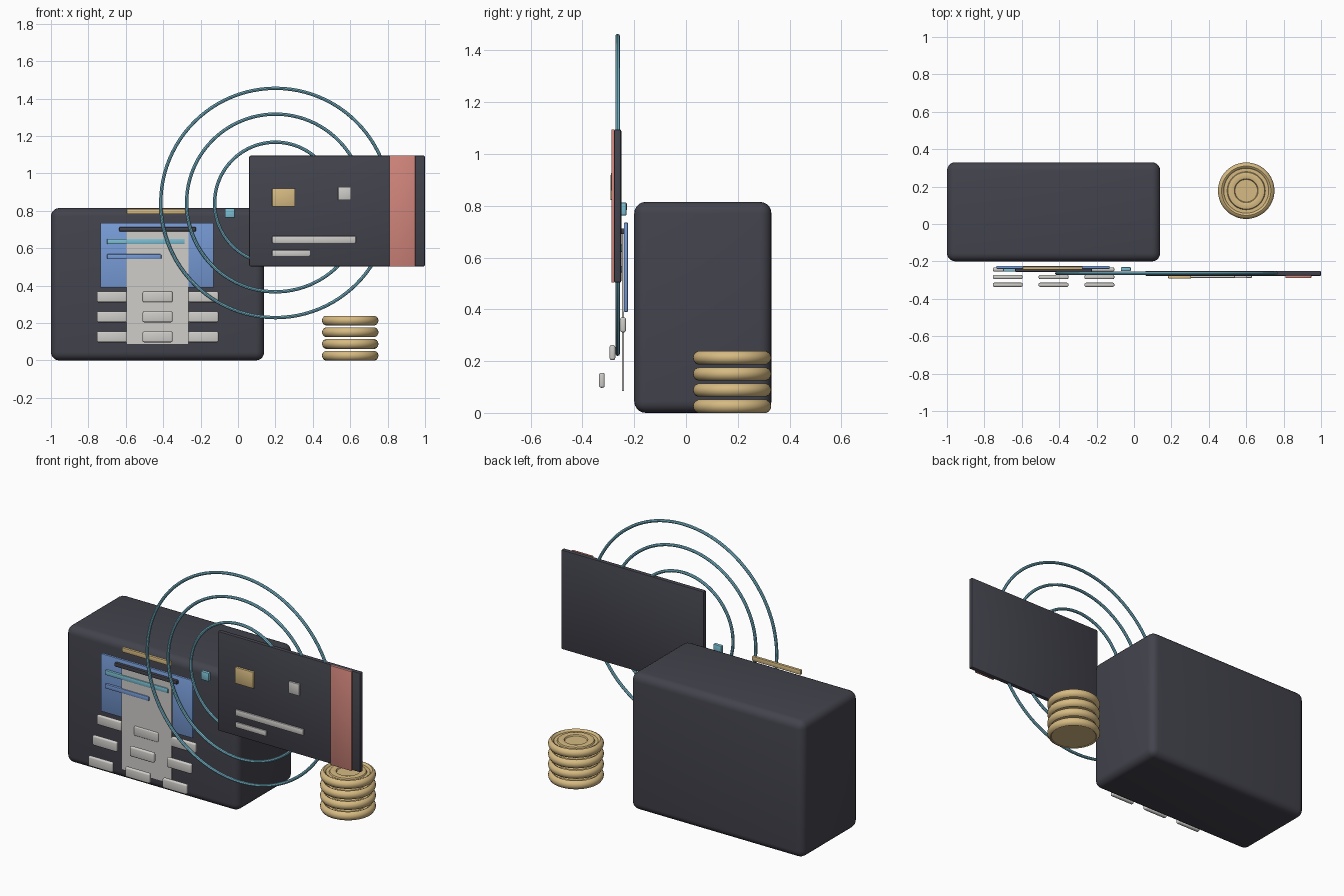
import bpy, bmesh, math
from mathutils import Matrix

if "Cube" in bpy.data.objects:
    bpy.data.objects.remove(bpy.data.objects["Cube"])


def srgb(r, g, b):
    def lin(c):
        c /= 255
        return c / 12.92 if c <= 0.04045 else ((c + 0.055) / 1.055) ** 2.4
    return (lin(r), lin(g), lin(b), 1)


def material(name, *rgb):
    m = bpy.data.materials.new(name)
    m.diffuse_color = srgb(*rgb)
    m.use_nodes = True
    m.node_tree.nodes["Principled BSDF"].inputs["Base Color"].default_value = m.diffuse_color
    return m


DARK = material("charcoal", 67, 67, 77)
BLUE = material("blue", 119, 155, 214)
TEAL = material("teal", 124, 190, 210)
GOLD = material("gold", 214, 186, 130)
PALE = material("pale grey", 207, 205, 201)
RED = material("coral red", 208, 133, 123)


def finish(bm, name, mat, angle=35):
    bmesh.ops.recalc_face_normals(bm, faces=bm.faces)
    me = bpy.data.meshes.new(name)
    bm.to_mesh(me)
    bm.free()
    me.materials.append(mat)
    ob = bpy.data.objects.new(name, me)
    bpy.context.collection.objects.link(ob)
    bpy.ops.object.select_all(action='DESELECT')
    ob.select_set(True)
    bpy.context.view_layer.objects.active = ob
    bpy.ops.object.shade_smooth_by_angle(angle=math.radians(angle))
    return ob


def box(name, mat, x, y, z, bevel=0.0, segments=2):
    """Rounded box given by its (min, max) range on each axis."""
    bm = bmesh.new()
    size = [b - a for a, b in (x, y, z)]
    mid = [(a + b) / 2 for a, b in (x, y, z)]
    bmesh.ops.create_cube(bm, size=1, matrix=Matrix.Translation(mid) @ Matrix.Diagonal((*size, 1)))
    if bevel:
        bmesh.ops.bevel(bm, geom=bm.edges[:], offset=bevel, segments=segments,
                        profile=0.5, affect='EDGES', clamp_overlap=True)
    return finish(bm, name, mat)


def lathe(name, mat, profile, steps, place, closed=False):
    """Spin an (r, z) profile about z, then place it with a matrix."""
    bm = bmesh.new()
    vs = [bm.verts.new((r, 0, z)) for r, z in profile]
    es = [bm.edges.new(p) for p in zip(vs, vs[1:])]
    if closed:
        es.append(bm.edges.new((vs[-1], vs[0])))
    bmesh.ops.spin(bm, geom=vs + es, cent=(0, 0, 0), axis=(0, 0, 1),
                   angle=2 * math.pi, steps=steps, use_merge=True)
    bmesh.ops.remove_doubles(bm, verts=bm.verts, dist=1e-5)
    bmesh.ops.transform(bm, matrix=place, verts=bm.verts)
    return finish(bm, name, mat)


# Terminal body
box("terminal_body", DARK, (-1, 0.14), (-0.2, 0.33), (0, 0.815), 0.045, 5)

# Screen, paper slip and the details in front of them
box("screen", BLUE, (-0.735, -0.13), (-0.24, -0.224), (0.39, 0.735), 0.004)
box("paper_slip", PALE, (-0.595, -0.265), (-0.248, -0.24), (0.085, 0.70))
box("paper_slot", DARK, (-0.635, -0.225), (-0.256, -0.236), (0.69, 0.713), 0.004)
box("screen_line_long", TEAL, (-0.70, -0.285), (-0.254, -0.236), (0.622, 0.65), 0.004)
box("screen_line_short", BLUE, (-0.70, -0.41), (-0.254, -0.236), (0.542, 0.568), 0.004)
box("top_strip", GOLD, (-0.595, -0.275), (-0.245, -0.228), (0.783, 0.81), 0.003)
box("status_light", TEAL, (-0.07, -0.017), (-0.252, -0.23), (0.762, 0.813), 0.005)

# Keypad, each lower row standing further forward
for row in range(3):
    for col in range(3):
        cx, cz, cy = -0.43 + 0.245 * (col - 1), 0.34 - 0.107 * row, -0.243 - 0.041 * row
        box(f"key_{row}_{col}", PALE, (cx - 0.08, cx + 0.08), (cy - 0.011, cy + 0.011),
            (cz - 0.029, cz + 0.029), 0.008, 3)

# Signal rings
for i, radius in enumerate((0.325, 0.475, 0.613)):
    tube = [(radius + 0.009 * math.cos(a), 0.009 * math.sin(a))
            for a in (k * math.pi / 4 for k in range(8))]
    lathe(f"signal_ring_{i}", TEAL, tube, 96,
          Matrix.Translation((0.2, -0.264, 0.842)) @ Matrix.Rotation(math.pi / 2, 4, 'X'), True)

# Bank card with its printed details
box("card", DARK, (0.06, 1.0), (-0.278, -0.25), (0.503, 1.095), 0.007)
box("card_stripe", RED, (0.81, 0.948), (-0.288, -0.276), (0.503, 1.095), 0.002)
box("card_chip", GOLD, (0.183, 0.305), (-0.292, -0.276), (0.822, 0.92), 0.004)
box("card_contact", PALE, (0.535, 0.605), (-0.29, -0.276), (0.857, 0.928), 0.004)
box("card_line_long", PALE, (0.183, 0.63), (-0.288, -0.276), (0.628, 0.665), 0.004)
box("card_line_short", PALE, (0.183, 0.385), (-0.288, -0.276), (0.558, 0.59), 0.004)

# Stack of coins with a rounded rim and a raised inner ring
coin = [(0, 0.004), (0.128, 0.004), (0.132, 0), (0.142, 0.005), (0.149, 0.016), (0.151, 0.026),
        (0.149, 0.036), (0.142, 0.046), (0.132, 0.051), (0.124, 0.047), (0.12, 0.04),
        (0.102, 0.04), (0.098, 0.047), (0.08, 0.051), (0.064, 0.047), (0.06, 0.04), (0, 0.04)]
for i in range(4):
    lathe(f"coin_{i}", GOLD, coin, 48, Matrix.Translation((0.6, 0.178, 0.0625 * i)))
